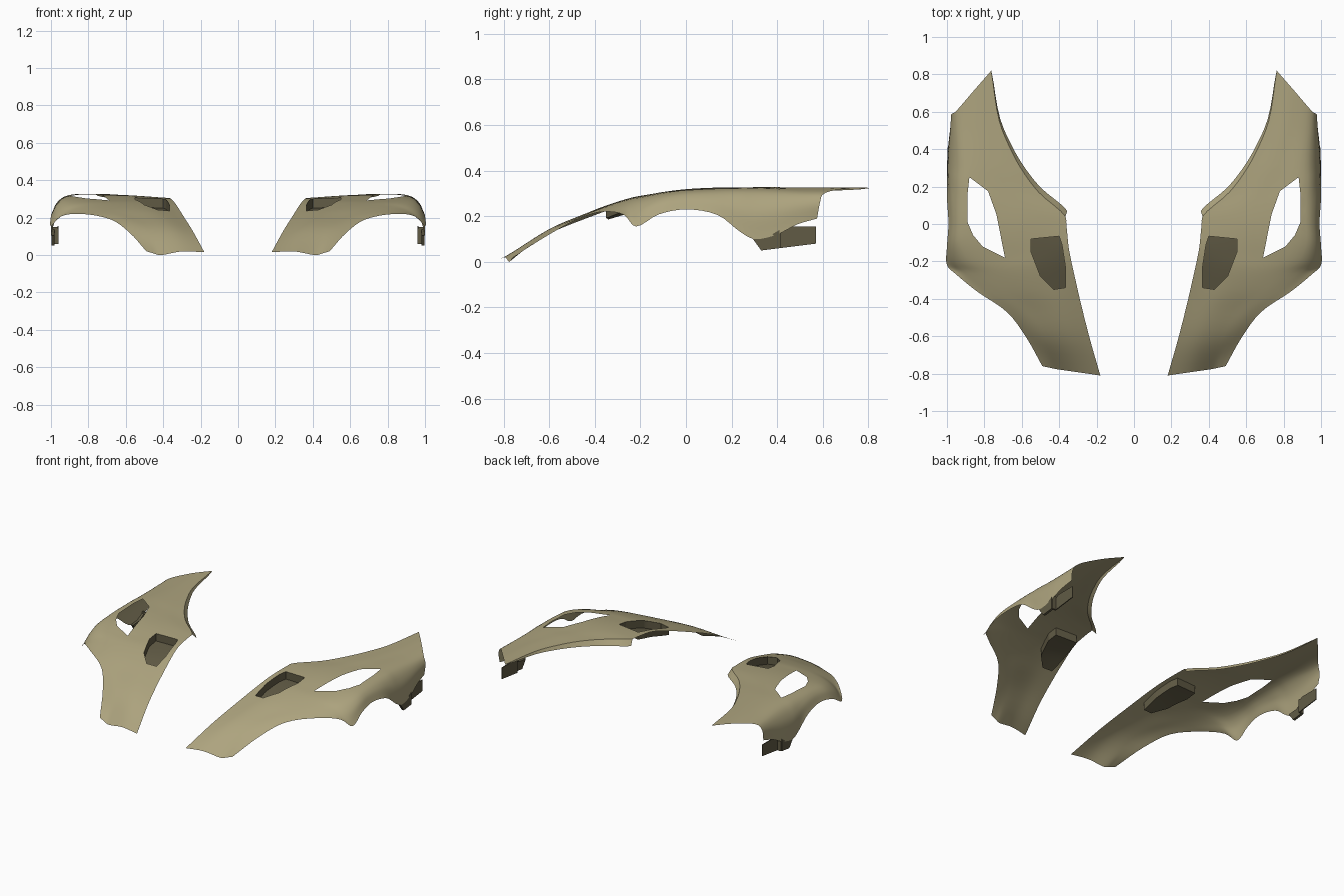
import bpy
import bmesh
from mathutils import Vector

if "Cube" in bpy.data.objects:
    bpy.data.objects.remove(bpy.data.objects["Cube"], do_unlink=True)


def make_material(name, rgb):
    mat = bpy.data.materials.new(name)
    mat.use_nodes = True
    color = (*rgb, 1)
    mat.diffuse_color = color
    mat.node_tree.nodes["Principled BSDF"].inputs["Base Color"].default_value = color
    return mat


tan = make_material("tan_paint", (0.42, 0.37, 0.21))
dark = make_material("dark_olive", (0.12, 0.105, 0.06))


def spline(points, steps):
    """Smooth centripetal curve through the points."""
    pts = [2 * points[0] - points[1], *points, 2 * points[-1] - points[-2]]
    out = []
    for a, b, c, d in zip(pts, pts[1:], pts[2:], pts[3:]):
        p, q, r = ((v - u).length ** 0.5 for u, v in ((a, b), (b, c), (c, d)))
        start = q * ((b - a) / p - (c - a) / (p + q) + (c - b) / q)
        end = q * ((c - b) / q - (d - b) / (q + r) + (d - c) / r)
        for i in range(steps):
            t = i / steps
            s = 1 - t
            out.append(b * (1 + 2 * t) * s * s + start * t * s * s
                       + c * t * t * (3 - 2 * t) - end * t * t * s)
    out.append(points[-1].copy())
    return out


def rail(*points):
    return [Vector(p) for p in points]


# Rails of the left panel, front to rear: bonnet edge, shoulder line, wheel arch lip
inner = rail((.18, -.81, .015), (.24, -.6, .125), (.29, -.4, .205), (.315, -.29, .245),
             (.335, -.2, .275), (.35, -.12, .293), (.357, -.05, .3), (.362, 0, .303),
             (.367, .04, .305), (.51, .17, .313), (.6, .29, .32), (.66, .4, .323),
             (.72, .55, .325), (.763, .82, .325))
shoulder = rail((.42, -.775, 0), (.47, -.61, .132), (.56, -.45, .205), (.68, -.36, .24),
                (.78, -.26, .268), (.88, -.2, .275), (.92, -.1, .295), (.92, 0, .308),
                (.92, .13, .314), (.93, .23, .312), (.93, .3, .31), (.935, .4, .306),
                (.945, .5, .3), (.955, .6, .295))
lip = rail((.49, -.76, .02), (.58, -.6, .12), (.68, -.47, .19), (.84, -.36, .22),
           (.95, -.27, .205), (1, -.22, .155), (1, -.12, .208), (.992, 0, .23),
           (1, .14, .205), (1, .24, .13), (1, .3, .1), (.995, .4, .12),
           (.985, .49, .165), (.975, .575, .19))
ROW_STEPS = 4
CORNER_ROW = 8

# Panel surface lofted across the rails
bm = bmesh.new()
grid = []
for a, s, e in zip(*(spline(r, ROW_STEPS) for r in (inner, shoulder, lip))):
    crown = (a + s) / 2 + Vector((0, 0, .012))
    drop = max(0, s.z - e.z)
    flank = (s + e) / 2 + drop * Vector((.1, 0, .15))
    grid.append([bm.verts.new(p) for p in spline([a, crown, s, flank, e], 6)])
for low, high in zip(grid, grid[1:]):
    for j in range(len(low) - 1):
        bm.faces.new((low[j], low[j + 1], high[j + 1], high[j]))

# Folded flange along the windscreen edge, tapering to the rear tip
edge = [row[0] for row in grid[CORNER_ROW * ROW_STEPS:]]
fold = []
for i, v in enumerate(edge[:-1]):
    taper = 1 - i / (len(edge) - 1)
    fold.append(bm.verts.new(v.co + taper ** 0.5 * Vector((-.01, .03, -.035))))
for i in range(len(fold) - 1):
    bm.faces.new((fold[i], edge[i], edge[i + 1], fold[i + 1]))
bm.faces.new((fold[-1], edge[-2], edge[-1]))


def cut_region(outline):
    """Cut a convex outline (seen from above) into the panel and return its faces."""
    points = [Vector((x, y, 0)) for x, y in outline]
    lo = [min(p[k] for p in points) - .03 for k in (0, 1)]
    hi = [max(p[k] for p in points) + .03 for k in (0, 1)]
    planes = []

    def inside():
        found = []
        for f in bm.faces:
            c = f.calc_center_median()
            if all(lo[k] < c[k] < hi[k] for k in (0, 1)) and all(
                    (c - co).dot(no) < 0 for co, no in planes):
                found.append(f)
        return found

    for a, b in zip(points, points[1:] + points[:1]):
        normal = Vector((b.y - a.y, a.x - b.x, 0)).normalized()
        faces = inside()
        geom = faces + list({e for f in faces for e in f.edges})
        geom += list({v for f in faces for v in f.verts})
        bmesh.ops.bisect_plane(bm, geom=geom, dist=1e-5, plane_co=a, plane_no=normal)
        planes.append((a, normal))
    return inside()


# Recessed dark vent
vent = cut_region([(.365, -.34), (.43, -.35), (.5, -.28), (.55, -.15),
                   (.55, -.08), (.4, -.065), (.385, -.11), (.365, -.24)])
before = set(bm.faces) - set(vent)
result = bmesh.ops.extrude_face_region(bm, geom=vent)
floor = [g for g in result["geom"] if isinstance(g, bmesh.types.BMVert)]
bmesh.ops.translate(bm, verts=floor, vec=(0, 0, -.05))
leftover = [f for f in vent if f.is_valid]
if leftover:
    bmesh.ops.delete(bm, geom=leftover, context="FACES")
for f in bm.faces:
    if f not in before:
        f.material_index = 1

# Lamp opening
lamp = cut_region([(.69, -.18), (.81, -.12), (.86, -.06), (.89, .01),
                   (.89, .16), (.88, .25), (.78, .175), (.735, .05)])
bmesh.ops.delete(bm, geom=lamp, context="FACES")


def finish(mesh_bm, name, materials):
    """Turn the mesh into an object mirrored to both sides."""
    mesh = bpy.data.meshes.new(name)
    mesh_bm.normal_update()
    mesh_bm.to_mesh(mesh)
    mesh_bm.free()
    for mat in materials:
        mesh.materials.append(mat)
    obj = bpy.data.objects.new(name, mesh)
    bpy.context.collection.objects.link(obj)
    bpy.ops.object.select_all(action="DESELECT")
    obj.select_set(True)
    bpy.context.view_layer.objects.active = obj
    bpy.ops.object.shade_smooth_by_angle(angle=0.6)
    mirror = obj.modifiers.new("Mirror", "MIRROR")
    mirror.use_mirror_merge = False
    return obj


finish(bm, "fender_panels", [tan, dark])


def bracket(name, x, thickness, profile):
    """Plate with a side profile, hanging below the panel."""
    plate = bmesh.new()
    face = plate.faces.new([plate.verts.new((x, y, z)) for y, z in profile])
    result = bmesh.ops.extrude_face_region(plate, geom=[face], use_keep_orig=True)
    verts = [g for g in result["geom"] if isinstance(g, bmesh.types.BMVert)]
    bmesh.ops.translate(plate, verts=verts, vec=(thickness, 0, 0))
    bmesh.ops.recalc_face_normals(plate, faces=plate.faces)
    finish(plate, name, [dark])


# Mounting brackets behind the wheel arch
bracket("front_bracket", .98, .016, [(.29, .105), (.33, .05), (.41, .06), (.41, .14), (.36, .11)])
bracket("bracket_step", .962, .03, [(.405, .06), (.415, .06), (.415, .15), (.405, .15)])
bracket("rear_bracket", .96, .006, [(.41, .06), (.57, .08), (.57, .155), (.44, .155), (.41, .14)])
